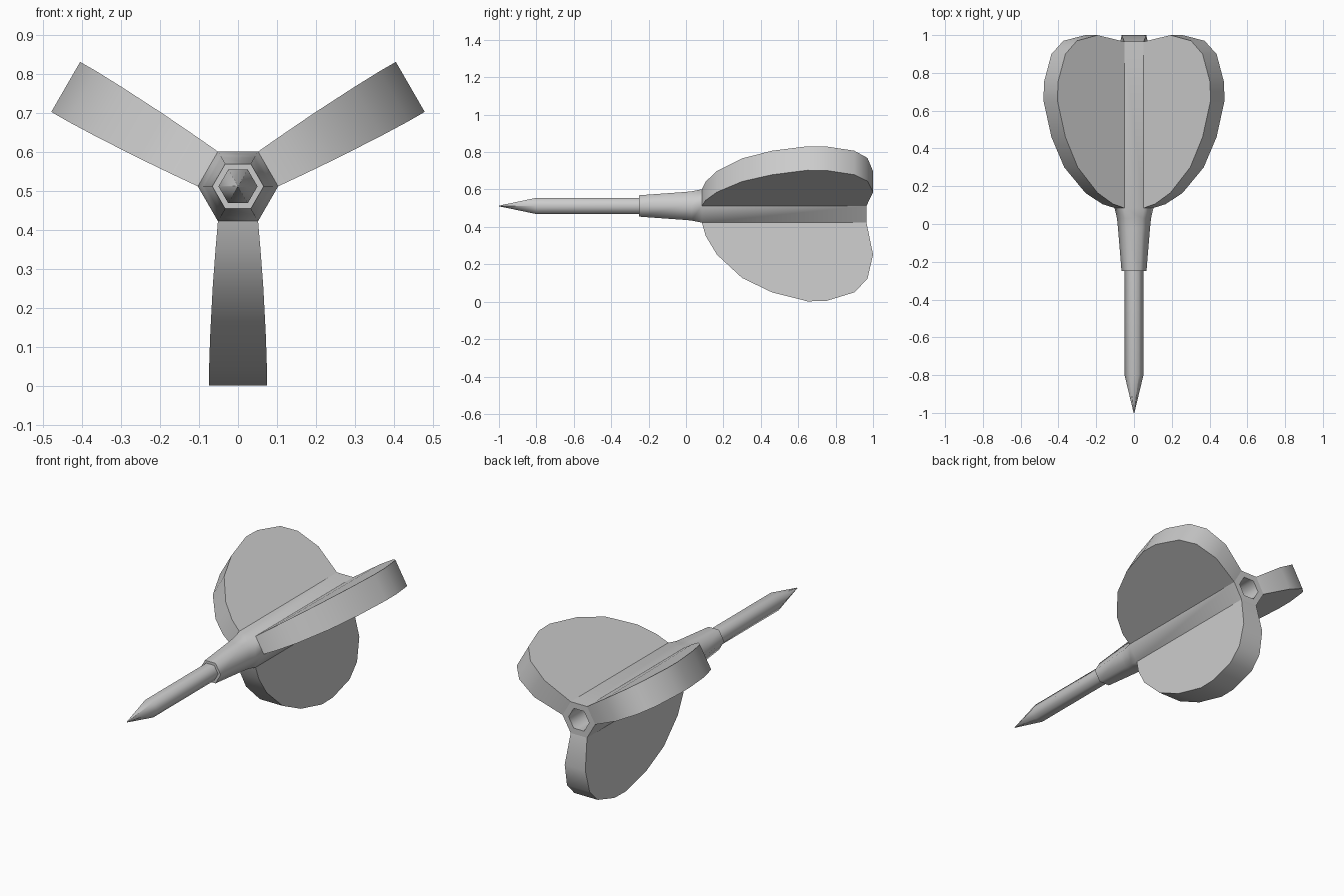
import bpy, bmesh, math
from mathutils import Vector

if "Cube" in bpy.data.objects:
    bpy.data.objects.remove(bpy.data.objects["Cube"])

AXIS_Z = 0.512


def finish(bm, name):
    bmesh.ops.remove_doubles(bm, verts=bm.verts, dist=1e-5)
    bmesh.ops.recalc_face_normals(bm, faces=bm.faces)
    me = bpy.data.meshes.new(name)
    bm.to_mesh(me)
    bm.free()
    ob = bpy.data.objects.new(name, me)
    bpy.context.collection.objects.link(ob)
    bpy.ops.object.select_all(action='DESELECT')
    ob.select_set(True)
    bpy.context.view_layer.objects.active = ob
    bpy.ops.object.shade_smooth_by_angle(angle=math.radians(62))
    return ob


def hex_turned(name, profile, open_span=None):
    """Six-sided body along y from (y, radius) pairs; open_span leaves out
    the faces that the fins cover in that profile span."""
    bm = bmesh.new()
    rings = []
    for y, r in profile:
        rings.append([bm.verts.new((r * math.cos(k * math.pi / 3), y,
                                    AXIS_Z + r * math.sin(k * math.pi / 3)))
                      for k in range(6)])
    for i, (a, b) in enumerate(zip(rings, rings[1:])):
        for k in range(6):
            if i == open_span and k % 2 == 0:
                continue
            n = (k + 1) % 6
            bm.faces.new((a[k], a[n], b[n], b[k]))
    bm.faces.new(rings[-1])
    return finish(bm, name)


def fin(name, angle, outline):
    """Flared fin from (y, distance from axis, half thickness)."""
    bm = bmesh.new()
    out = Vector((math.cos(angle), 0, math.sin(angle)))
    side = Vector((-math.sin(angle), 0, math.cos(angle)))
    centre = Vector((0, 0, AXIS_Z))
    a, b = [[bm.verts.new(centre + out * r + side * (w * s) + Vector((0, y, 0)))
             for y, r, w in outline] for s in (1, -1)]
    bm.faces.new(a)
    bm.faces.new(b[::-1])
    for i in range(len(a) - 1):
        bm.faces.new((a[i], b[i], b[i + 1], a[i + 1]))
    return finish(bm, name)


# Pointed shaft
hex_turned("shaft", [(-1, 0.002), (-0.8, 0.05), (-0.2, 0.05)])

# Barrel with flared collar and hollow rear end
hex_turned("barrel", [(-0.25, 0.048), (-0.25, 0.066), (-0.02, 0.085),
                      (0.03, 0.09), (0.085, 0.103), (0.965, 0.103),
                      (0.965, 0.065), (0.7, 0.065)], open_span=4)

# Three rounded fins
outline = [(0.085, 0.0892, 0.0515), (0.105, 0.16, 0.0575), (0.165, 0.26, 0.065),
           (0.30, 0.385, 0.0715), (0.46, 0.462, 0.074), (0.65, 0.51, 0.074),
           (0.75, 0.508, 0.074), (0.90, 0.462, 0.074), (0.97, 0.39, 0.0715),
           (1.0, 0.26, 0.065), (0.965, 0.0892, 0.0515)]
for name, deg in (("right_fin", 30), ("left_fin", 150), ("bottom_fin", 270)):
    fin(name, math.radians(deg), outline)
